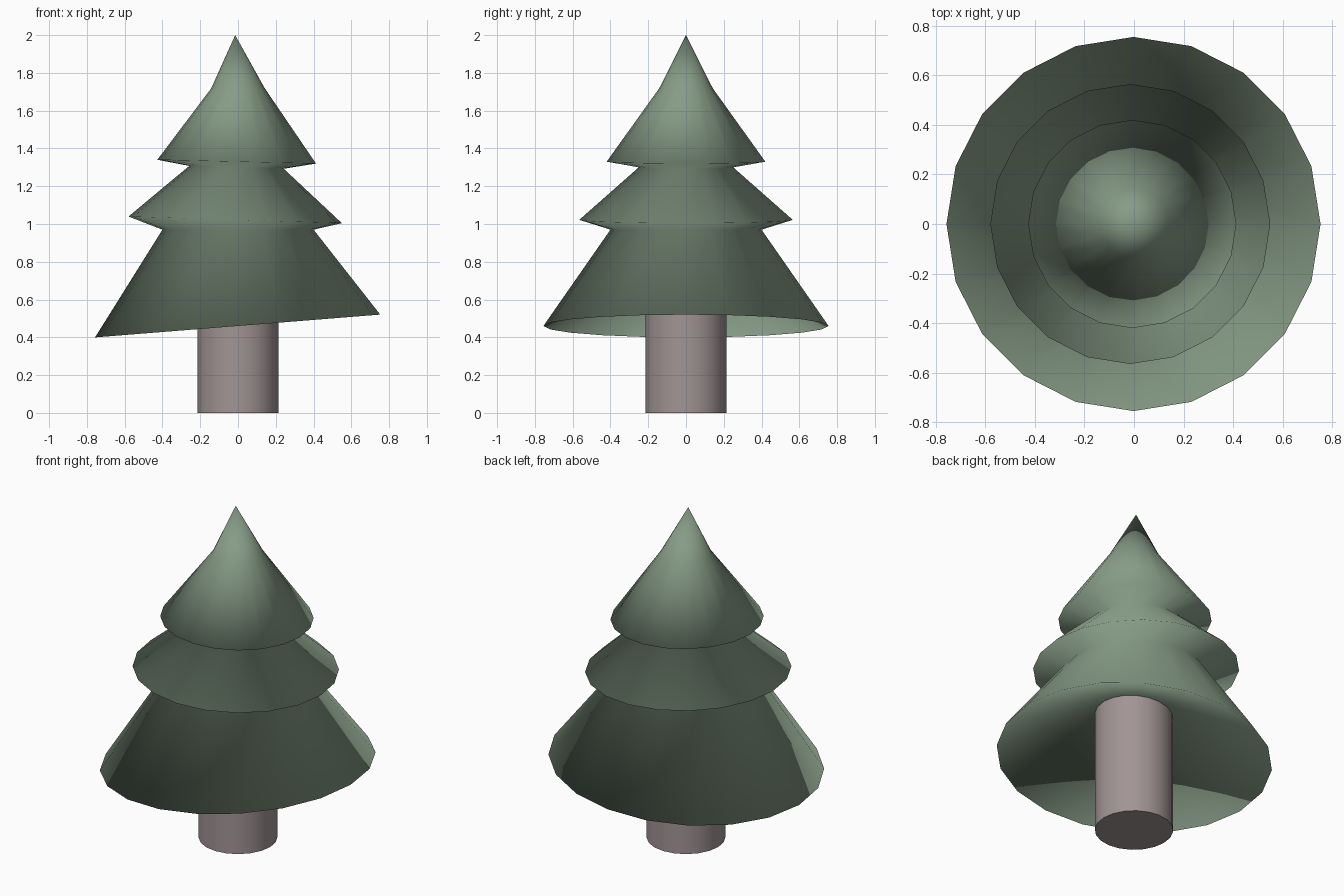
import bpy, bmesh, math

if "Cube" in bpy.data.objects:
    bpy.data.objects.remove(bpy.data.objects["Cube"])

SIDES = 20


def material(name, color):
    m = bpy.data.materials.new(name)
    m.diffuse_color = color
    m.use_nodes = True
    m.node_tree.nodes["Principled BSDF"].inputs["Base Color"].default_value = m.diffuse_color
    return m


def lathe(name, rings, bottom, top, mat):
    """Stack of rings (radius, centre x, centre z, slope along x), closed by end points."""
    bm = bmesh.new()
    loops = []
    for r, cx, cz, slope in rings:
        loop = []
        for i in range(SIDES):
            a = 2 * math.pi * i / SIDES
            dx, dy = r * math.cos(a), r * math.sin(a)
            loop.append(bm.verts.new((cx + dx, dy, cz + slope * dx)))
        loops.append(loop)
    low, high = bm.verts.new(bottom), bm.verts.new(top)
    for i in range(SIDES):
        j = (i + 1) % SIDES
        bm.faces.new((low, loops[0][j], loops[0][i]))
        for a, b in zip(loops, loops[1:]):
            bm.faces.new((a[i], a[j], b[j], b[i]))
        bm.faces.new((loops[-1][i], loops[-1][j], high))
    for f in bm.faces:
        f.smooth = True
    bmesh.ops.recalc_face_normals(bm, faces=bm.faces)
    me = bpy.data.meshes.new(name)
    bm.to_mesh(me)
    bm.free()
    me.materials.append(mat)
    ob = bpy.data.objects.new(name, me)
    bpy.context.collection.objects.link(ob)
    return ob


# Foliage: three slightly tilted tiers with a hollow underside
tiers = [
    (0.755, -0.002, 0.46, 0.08),
    (0.40, 0.0, 0.97, 0.0),
    (0.565, -0.015, 1.022, -0.031),
    (0.25, -0.008, 1.30, -0.03),
    (0.42, -0.007, 1.33, -0.024),
    (0.142, 0.0, 1.718, 0.0),
]
lathe("foliage", tiers, (0, 0, 0.82), (-0.015, 0, 2.0),
      material("leaf_green", (0.24, 0.33, 0.24, 1)))

# Trunk: plain cylinder reaching up into the foliage
trunk = lathe("trunk", [(0.215, 0, 0, 0), (0.215, 0, 0.8, 0)], (0, 0, 0), (0, 0, 0.8),
              material("bark", (0.36, 0.30, 0.30, 1)))
bpy.context.view_layer.objects.active = trunk
trunk.select_set(True)
bpy.ops.object.shade_smooth_by_angle(angle=math.radians(40))
